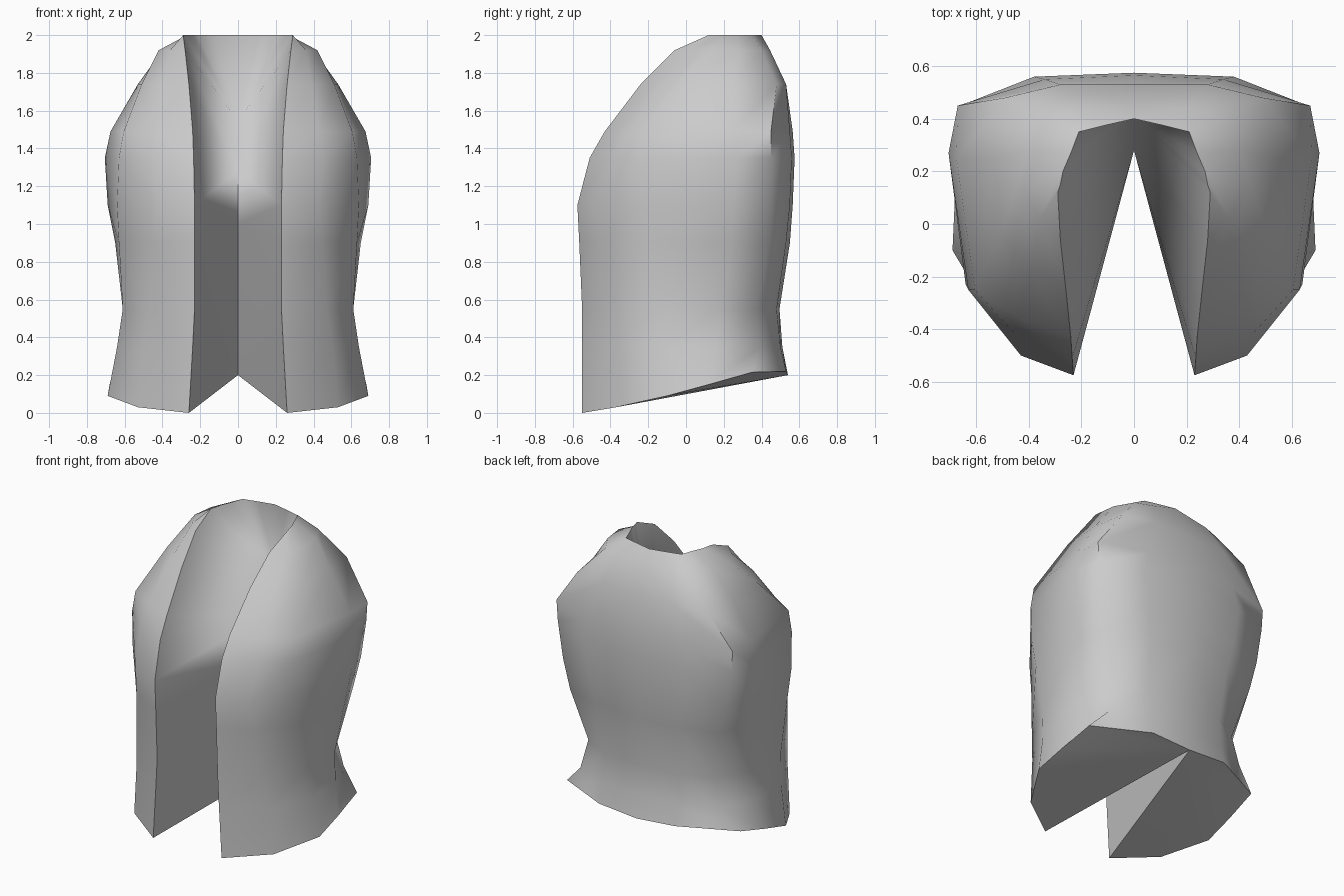
import bpy, bmesh

if "Cube" in bpy.data.objects:
    bpy.data.objects.remove(bpy.data.objects["Cube"])

# Half outline of the hem: front edge -> side -> back centre
HEM = [(.26, -.55, 0), (.53, -.37, .03), (.69, -.10, .09), (.68, .12, .15),
       (.66, .35, .215), (.29, .53, .22), (0, .54, .20)]

# Horizontal half sections above it: height, x,y pairs, back centre y
SECTIONS = [
    (.35, .24, -.55, .50, -.39, .64, -.12, .63, .16, .53, .39, .29, .50, .51),
    (.55, .23, -.55, .47, -.43, .61, -.16, .61, .18, .48, .375, .29, .48, .495),
    (.90, .23, -.565, .45, -.46, .63, -.20, .65, .24, .57, .445, .31, .53, .55),
    (1.10, .23, -.575, .43, -.50, .64, -.23, .69, .25, .62, .45, .35, .55, .565),
    (1.35, .235, -.51, .45, -.42, .63, -.25, .705, .27, .66, .45, .38, .56, .575),
    (1.49, .24, -.43, .43, -.36, .605, -.25, .675, .25, .67, .45, .34, .55, .565),
    (1.74, .26, -.24, .39, -.17, .51, -.04, .53, .25, .49, .48, .28, .53, .53),
    (1.92, .28, -.06, .36, .02, .42, .13, .40, .28, .33, .40, .21, .445, .445),
    (2.00, .29, .12, .28, .15, .27, .20, .24, .27, .21, .35, .11, .375, .40),
]
# Centre line of the inner wall, from the wedge up into the neck hollow
WEDGE_MID = (0, .30, 1.0)
WEDGE_TOP = (0, .28, 1.28)
NECK_BACK = (0, .41, 1.55)


def half_section(row):
    z, *xy = row
    pts = [(xy[i], xy[i + 1]) for i in range(0, 12, 2)] + [(0, xy[12])]
    return [(x, y, z) for x, y in pts]


def fan(bm, hub, points):
    for a, b in zip(points, points[1:]):
        bm.faces.new((hub, a, b))


def add_half(bm, side):
    outlines = [HEM] + [half_section(r) for r in SECTIONS]
    rows = [[bm.verts.new((side * x, y, z)) for x, y, z in o] for o in outlines]
    mid, top, neck = (bm.verts.new(p) for p in (WEDGE_MID, WEDGE_TOP, NECK_BACK))
    # outer shell
    for low, high in zip(rows, rows[1:]):
        for i in range(len(low) - 1):
            bm.faces.new((low[i], low[i + 1], high[i + 1], high[i]))
    # sloped underside
    fan(bm, rows[0][-1], rows[0][:-1])
    # wedge wall
    edge = [r[0] for r in rows]
    fan(bm, rows[0][-1], edge[:4] + [mid])
    fan(bm, mid, edge[3:5] + [top])
    # neck hollow
    fan(bm, top, edge[4:9] + [neck])
    fan(bm, neck, edge[8:] + rows[-1][1:])


bm = bmesh.new()
for side in (1, -1):
    add_half(bm, side)
bmesh.ops.remove_doubles(bm, verts=bm.verts, dist=.0005)
bmesh.ops.recalc_face_normals(bm, faces=bm.faces)

mesh = bpy.data.meshes.new("open_vest")
bm.to_mesh(mesh)
bm.free()
vest = bpy.data.objects.new("open_vest", mesh)
bpy.context.collection.objects.link(vest)

# plain cloth colour
grey = bpy.data.materials.new("light_grey")
grey.diffuse_color = (.6, .6, .6, 1)
grey.use_nodes = True
grey.node_tree.nodes["Principled BSDF"].inputs["Base Color"].default_value = grey.diffuse_color
mesh.materials.append(grey)

# soft cloth with crisp opening edges
bpy.context.view_layer.objects.active = vest
vest.select_set(True)
bpy.ops.object.shade_smooth_by_angle(angle=1.0)

# keep the neck hollow soft, but not the wedge crease below it
for e in mesh.edges:
    a, b = (mesh.vertices[i].co for i in e.vertices)
    in_hollow = any(abs(p.x) < .001 and p.y < .43 and 1.2 < p.z < 1.9 for p in (a, b))
    crease = abs(a.x) + abs(b.x) < .001 and min(a.z, b.z) < 1.2
    if in_hollow and not crease:
        e.use_edge_sharp = False
